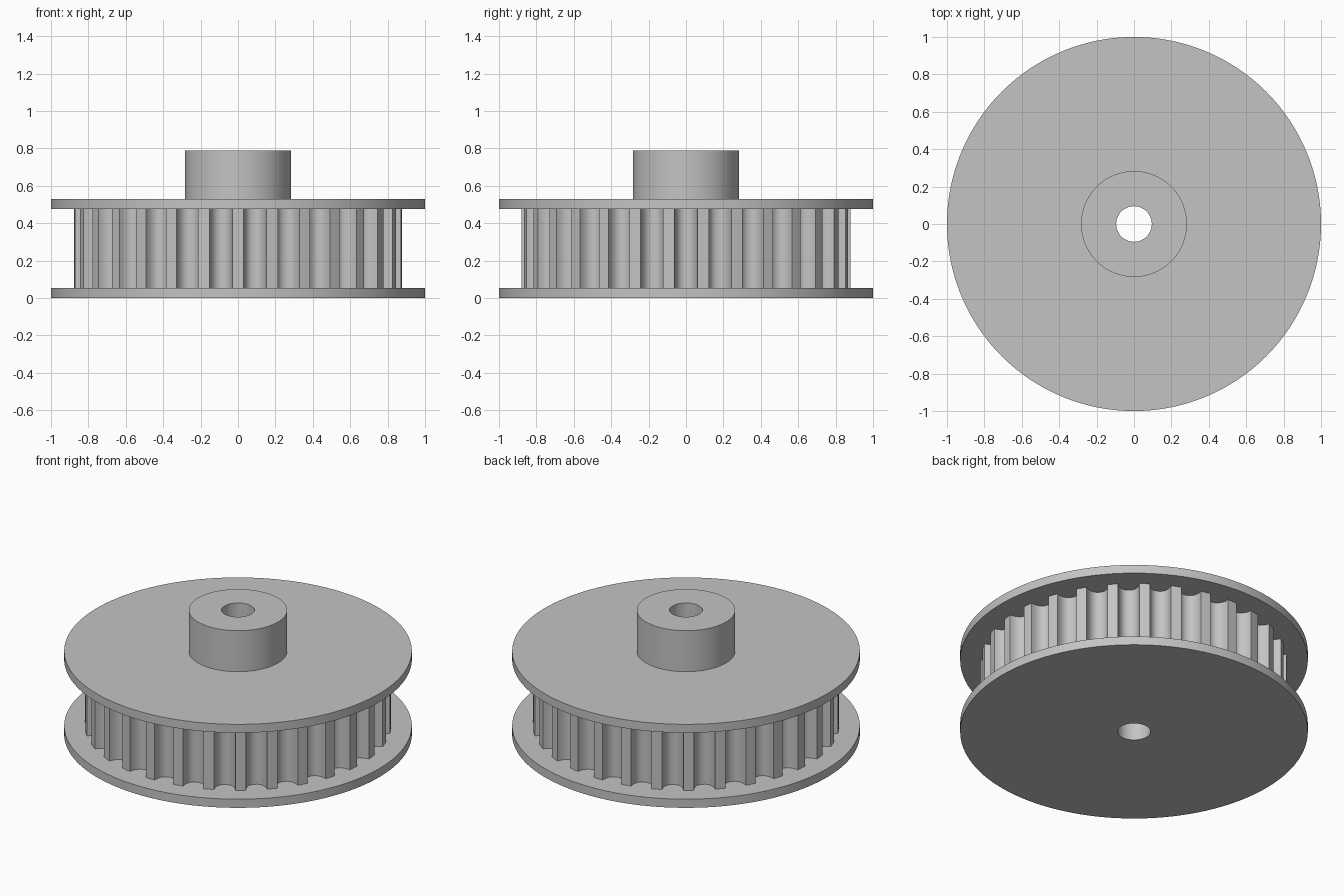
import bpy
import math

cube = bpy.data.objects.get("Cube")
if cube:
    bpy.data.objects.remove(cube, do_unlink=True)

# Main dimensions
FLANGE_R, TIP_R, HUB_R, BORE_R = 1.0, 0.88, 0.283, 0.095
DEPTH, TEETH = 0.077, 30
LOW_TOP, HIGH_BOTTOM, HIGH_TOP, HUB_TOP = 0.055, 0.476, 0.53, 0.79
INNER_R = TIP_R - DEPTH - 0.01
SEGMENTS = 128

metal = bpy.data.materials.new("plain grey")
metal.use_nodes = True
GREY = (0.55, 0.55, 0.55, 1.0)
metal.diffuse_color = GREY
metal.node_tree.nodes["Principled BSDF"].inputs["Base Color"].default_value = GREY


def skin(name, rings):
    """Join successive closed rings of points with quads."""
    n = len(rings[0])
    faces = []
    for k in range(len(rings) - 1):
        a, b = k * n, (k + 1) * n
        for i in range(n):
            j = (i + 1) % n
            faces.append((a + i, a + j, b + j, b + i))
    mesh = bpy.data.meshes.new(name)
    mesh.from_pydata([p for ring in rings for p in ring], [], faces)
    mesh.materials.append(metal)
    obj = bpy.data.objects.new(name, mesh)
    bpy.context.collection.objects.link(obj)
    bpy.ops.object.select_all(action='DESELECT')
    obj.select_set(True)
    bpy.context.view_layer.objects.active = obj
    bpy.ops.object.shade_smooth_by_angle(angle=math.radians(32))
    return obj


def lathe(name, profile):
    """Turn a radius/height profile around the z axis."""
    angles = [math.tau * i / SEGMENTS for i in range(SEGMENTS)]
    return skin(name, [[(r * math.cos(a), r * math.sin(a), z) for a in angles]
                       for r, z in profile])


# Flanges, hub and the bore that runs through everything
lathe("lower_flange", [(BORE_R, 0), (FLANGE_R, 0), (FLANGE_R, LOW_TOP), (INNER_R, LOW_TOP)])
lathe("upper_flange", [(INNER_R, HIGH_BOTTOM), (FLANGE_R, HIGH_BOTTOM),
                       (FLANGE_R, HIGH_TOP), (HUB_R, HIGH_TOP)])
lathe("hub", [(HUB_R, HIGH_TOP), (HUB_R, HUB_TOP), (BORE_R, HUB_TOP)])
lathe("bore", [(BORE_R, HUB_TOP), (BORE_R, 0)])

# Toothed rim: rounded grooves between narrow teeth, a groove centred on +x
pitch = math.tau / TEETH
half_groove = pitch / 3
STEPS = 14
outline = []
for tooth in range(TEETH):
    for s in range(STEPS + 1):
        u = -math.cos(math.pi * s / STEPS)
        r = TIP_R - DEPTH * max(0.0, 1 - abs(u) ** 2.3) ** (1 / 2.3)
        a = tooth * pitch + u * half_groove
        outline.append((r * math.cos(a), r * math.sin(a)))
    a = (tooth + 0.5) * pitch
    outline.append((TIP_R * math.cos(a), TIP_R * math.sin(a)))
skin("toothed_rim", [[(x, y, z) for x, y in outline] for z in (LOW_TOP, HIGH_BOTTOM)])
